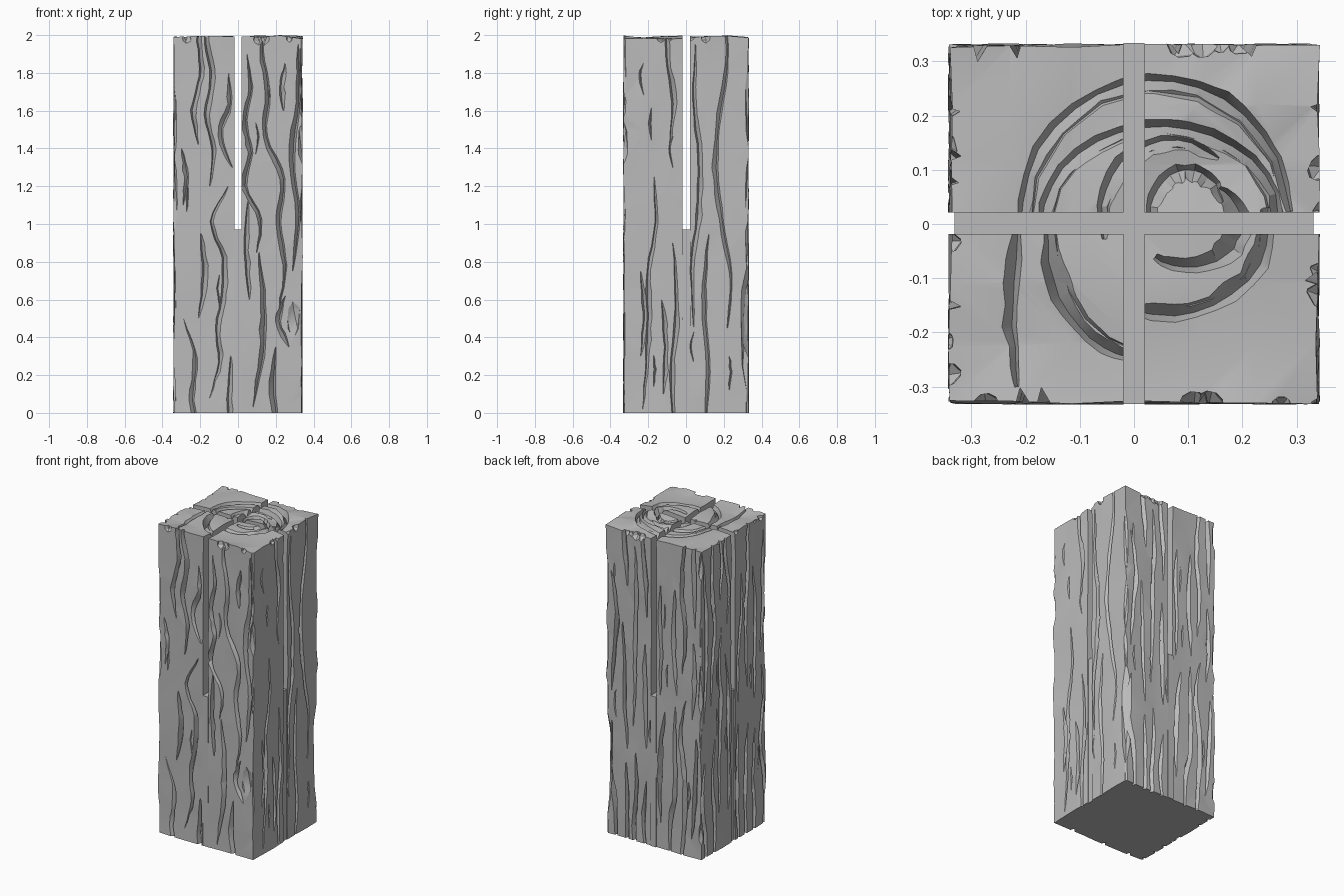
import bpy
import bmesh
import math
import random
from mathutils import Matrix, Vector

random.seed(7)
HALF_X, HALF_Y, TOP, SLOT_FLOOR = 0.342, 0.332, 1.99, 0.97

if "Cube" in bpy.data.objects:
    bpy.data.objects.remove(bpy.data.objects["Cube"], do_unlink=True)

wood = bpy.data.materials.new("grey wood")
wood.use_nodes = True
GREY = (0.5, 0.5, 0.5, 1)
wood.diffuse_color = GREY
wood.node_tree.nodes["Principled BSDF"].inputs["Base Color"].default_value = GREY


def make_object(name, bm):
    mesh = bpy.data.meshes.new(name)
    bm.to_mesh(mesh)
    bm.free()
    obj = bpy.data.objects.new(name, mesh)
    bpy.context.collection.objects.link(obj)
    mesh.materials.append(wood)
    return obj


def add_box(bm, low, high):
    low, high = Vector(low), Vector(high)
    matrix = Matrix.Translation((low + high) / 2) @ Matrix.Diagonal((*(high - low), 1))
    bmesh.ops.create_cube(bm, size=1, matrix=matrix)


def volume(mesh):
    bm = bmesh.new()
    bm.from_mesh(mesh)
    result = bm.calc_volume(signed=True)
    bm.free()
    return result


def carve(obj, bm, max_loss=0.006):
    """Subtract one cutter, keeping the result only when the loss is plausible."""
    cutter = make_object("cutter", bm)
    cutter.hide_render = True
    mod = obj.modifiers.new("carve", "BOOLEAN")
    mod.operation, mod.object = "DIFFERENCE", cutter
    before = volume(obj.data)
    for solver in ("MANIFOLD", "EXACT"):
        mod.solver = solver
        graph = bpy.context.evaluated_depsgraph_get()
        mesh = bpy.data.meshes.new_from_object(obj.evaluated_get(graph))
        if 1e-8 < before - volume(mesh) < max_loss:
            obj.data = mesh
            break
    obj.modifiers.remove(mod)
    bpy.data.objects.remove(cutter, do_unlink=True)


def side_place(turns):
    """Map (across, up, depth) onto one of the four sides."""
    half = HALF_X if turns % 2 else HALF_Y
    spin = Matrix.Rotation(turns * math.pi / 2, 3, "Z")
    return lambda u, v, d: spin @ Vector((u, d - half, v))


def top_place(u, v, d):
    return Vector((u, v, TOP - d))


def smooth_path(points, steps=4, jitter=0.003):
    """Catmull-Rom curve through the points with a little hand-cut wobble."""
    pts = [Vector(p) for p in points]
    pts = [2 * pts[0] - pts[1]] + pts + [2 * pts[-1] - pts[-2]]
    out = []
    for a, b, c, d in zip(pts, pts[1:], pts[2:], pts[3:]):
        for i in range(steps):
            t = i / steps
            p = (2 * b + (c - a) * t + (2 * a - 5 * b + 4 * c - d) * t * t
                 + (3 * b - a - 3 * c + d) * t ** 3) / 2
            out.append(p + Vector((random.uniform(-jitter, jitter), 0)))
    return out + [pts[-2]]


def cut_groove(place, path, steep, gentle, depth, taper=0.4):
    """Carve a lopsided V along the path; ends thin out."""
    bm = bmesh.new()
    rings, lift = [], 0.015
    for i, p in enumerate(path):
        tangent = (path[min(i + 1, len(path) - 1)] - path[max(i - 1, 0)]).normalized()
        normal = Vector((-tangent.y, tangent.x))
        t = i / (len(path) - 1)
        size = max(math.sin(math.pi * t), 0.02) ** taper * random.uniform(0.8, 1.15)
        grow = 1 + lift / depth
        section = [(steep * grow * size, -lift), (-gentle * grow * size, -lift), (0, depth * size)]
        rings.append([bm.verts.new(place(*(p + normal * s), d)) for s, d in section])
    bm.faces.new(rings[0])
    bm.faces.new(rings[-1])
    for a, b in zip(rings, rings[1:]):
        for k in range(3):
            j = (k + 1) % 3
            bm.faces.new((a[k], a[j], b[j], b[k]))
    bmesh.ops.recalc_face_normals(bm, faces=bm.faces)
    if bm.calc_volume(signed=True) < 0:
        bmesh.ops.reverse_faces(bm, faces=bm.faces)
    bmesh.ops.triangulate(bm, faces=bm.faces)
    carve(post, bm)


def cut_chip(centre, size):
    bm = bmesh.new()
    matrix = (Matrix.Translation(centre) @ Matrix.Rotation(random.uniform(0, 6), 4, "Z")
              @ Matrix.Diagonal((*size, 1)))
    bmesh.ops.create_icosphere(bm, subdivisions=1, radius=1, matrix=matrix)
    carve(post, bm)


# Post: a gridded block with a slightly uneven skin
block = bmesh.new()
add_box(block, (-HALF_X, -HALF_Y, 0), (HALF_X, HALF_Y, TOP))
uprights = [e for e in block.edges if abs(e.verts[0].co.z - e.verts[1].co.z) > 1]
bmesh.ops.subdivide_edges(block, edges=uprights, cuts=11, use_grid_fill=True)
flat = [e for e in block.edges if abs(e.verts[0].co.z - e.verts[1].co.z) < 0.01]
bmesh.ops.subdivide_edges(block, edges=flat, cuts=5, use_grid_fill=True)
for v in block.verts:
    v.co.x *= random.uniform(0.98, 1.004)
    v.co.y *= random.uniform(0.98, 1.004)
    if v.co.z > TOP - 0.01:
        v.co.z += random.uniform(-0.012, 0.01)
bmesh.ops.triangulate(block, faces=block.faces)
post = make_object("split_post", block)

# Crossed saw slots split the post into four
for low, high in (((-0.019, -0.5, -0.1), (0.019, 0.5, 2.2)),
                  ((-0.5, -0.018, -0.1), (0.5, 0.021, 2.2))):
    slot = bmesh.new()
    add_box(slot, low, high)
    carve(post, slot, 0.1)

# Bark grooves: start height, end height, evenly spaced offsets in hundredths
front = [
    (2.15, 1.42, (-21, -21, -20, -24, -21)),
    (2.15, 1.2, (-18, -17, -14, -17, -13, -15)),
    (1.8, 1.3, (-5, -4, -9, -3)),
    (1.2, 0.08, (-5, -14, -8, -8, -11, -10, -15)),
    (0.95, 0.5, (-20, -18, -21)),
    (0.5, -0.15, (-29, -22, -24, -20)),
    (1.9, 0.85, (5, 7, 4, 7, 4, 12, 10)),
    (2.15, 0.55, (14, 13, 16, 15, 24, 22, 25, 22)),
    (1.85, 1.6, (25, 23, 24)),
    (1.95, 0.75, (32, 32, 29, 32, 29)),
    (0.85, 0.03, (11, 14, 13, 8)),
    (0.35, -0.15, (20, 19, 22)),
    (1.12, 0.6, (5, 4, 6)),
    (1.4, 1.1, (-30, -27, -29)),
    (0.62, 0.35, (25, 22, 27)),
    (0.3, -0.15, (-4, -5, -4)),
]
right = [
    (2.15, 1.38, (-11, -10, -7, -9)),
    (1.95, 0.45, (5, 4, 7, 6, 3, 4)),
    (2.15, 0.45, (20, 22, 18, 16, 19, 24, 22)),
    (1.25, 0.02, (-17, -16, -20, -20, -21, -23)),
    (0.9, -0.15, (-7, -5, -8, -6)),
    (0.95, -0.15, (12, 10, 12, 10)),
    (0.6, 0.1, (-13, -11, -12)),
    (0.75, 0.3, (-24, -22, -24)),
]


def wandering_grooves():
    """Columns of long wavering grooves for a side."""
    result = []
    for column in (-29, -21, -13, -6, 6, 14, 22, 29):
        high = random.choice((2.15, 1.9, 1.7))
        while high > 0.35:
            low = high - random.uniform(0.5, 1.3)
            if low < 0.1:
                low = -0.15
            count = max(3, round((high - low) * 5))
            result.append((high, low, [column + random.uniform(-2.5, 2.5) for _ in range(count)]))
            high = low - random.uniform(0.05, 0.25)
    return result


for turns, side in enumerate((front, right, wandering_grooves(), wandering_grooves())):
    place = side_place(turns)
    for high, low, offsets in side:
        n = len(offsets) - 1
        points = [(u / 100, high + (low - high) * i / n) for i, u in enumerate(offsets)]
        widths = [0.01, 0.022]
        random.shuffle(widths)
        cut_groove(place, smooth_path(points), *widths, random.uniform(0.024, 0.036))
    # Small nicks
    for _ in range(6):
        u, v = random.uniform(-0.29, 0.29), random.uniform(0.2, 1.9)
        points = [(u, v), (u + random.uniform(-0.02, 0.02), v - 0.08), (u, v - 0.18)]
        cut_groove(place, smooth_path(points, 3), 0.005, 0.009, 0.014)

# Growth rings: centre, radii, start and end angle in degrees
rings = [
    ((0.04, 0.0), (0.25, 0.265), 5, 182),
    ((0.05, 0.0), (0.22, 0.18), -5, 180),
    ((0.06, 0.0), (0.19, 0.17), -110, 10),
    ((0.02, -0.02), (0.18, 0.23), 175, 262),
    ((0.07, 0.01), (0.13, 0.145), 50, 195),
    ((0.1, 0.01), (0.07, 0.09), 20, 190),
    ((0.1, 0.0), (0.1, 0.08), -130, 60),
]
for centre, radii, start, end in rings:
    count = max(5, abs(end - start) // 22)
    points = []
    for i in range(count + 1):
        a = math.radians(start + (end - start) * i / count)
        points.append((centre[0] + radii[0] * math.cos(a), centre[1] + radii[1] * math.sin(a)))
    cut_groove(top_place, smooth_path(points, 2), 0.024, 0.014, 0.04, 0.2)
    inner = [(x * 0.93 + 0.005, y * 0.93) for x, y in points]
    cut_groove(top_place, smooth_path(inner, 1), 0.006, 0.016, 0.014)
# Straight crack running off the outer ring
cut_groove(top_place, smooth_path([(-0.21, 0.02), (-0.225, -0.15), (-0.215, -0.3)]),
           0.01, 0.02, 0.035, 0.25)

# Chips broken out of the corners and the top rim
for sx in (-1, 1):
    for sy in (-1, 1):
        z = random.uniform(0, 0.2)
        while z < 2:
            r = random.uniform(0.014, 0.032)
            length = random.uniform(0.1, 0.3)
            cut_chip((sx * (HALF_X + 0.004), sy * (HALF_Y + 0.004), z), (r, r, length))
            z += length * random.uniform(1.3, 2.4)
cut_chip((HALF_X + 0.008, HALF_Y + 0.008, 0.45), (0.06, 0.06, 0.45))
cut_chip((0.29, -HALF_Y - 0.01, 0.5), (0.045, 0.03, 0.12))
for side in (-1, 1):
    for _ in range(4):
        r = random.uniform(0.02, 0.036)
        cut_chip((random.uniform(-0.3, 0.3), side * (HALF_Y + 0.005), TOP), (r, r, r * 1.5))
        cut_chip((side * (HALF_X + 0.005), random.uniform(-0.3, 0.3), TOP), (r * 0.7, r, r))

# Solid cross filling the lower half of the slots
core = bmesh.new()
add_box(core, (-0.0195, -HALF_Y, 0), (0.0195, HALF_Y + 0.002, SLOT_FLOOR))
add_box(core, (-0.331, -0.0185, 0), (0.331, 0.0215, SLOT_FLOOR))
make_object("cross_core", core)

bpy.ops.object.select_all(action="DESELECT")
bpy.context.view_layer.objects.active = post
post.select_set(True)
bpy.ops.object.shade_smooth_by_angle(angle=math.radians(28))
